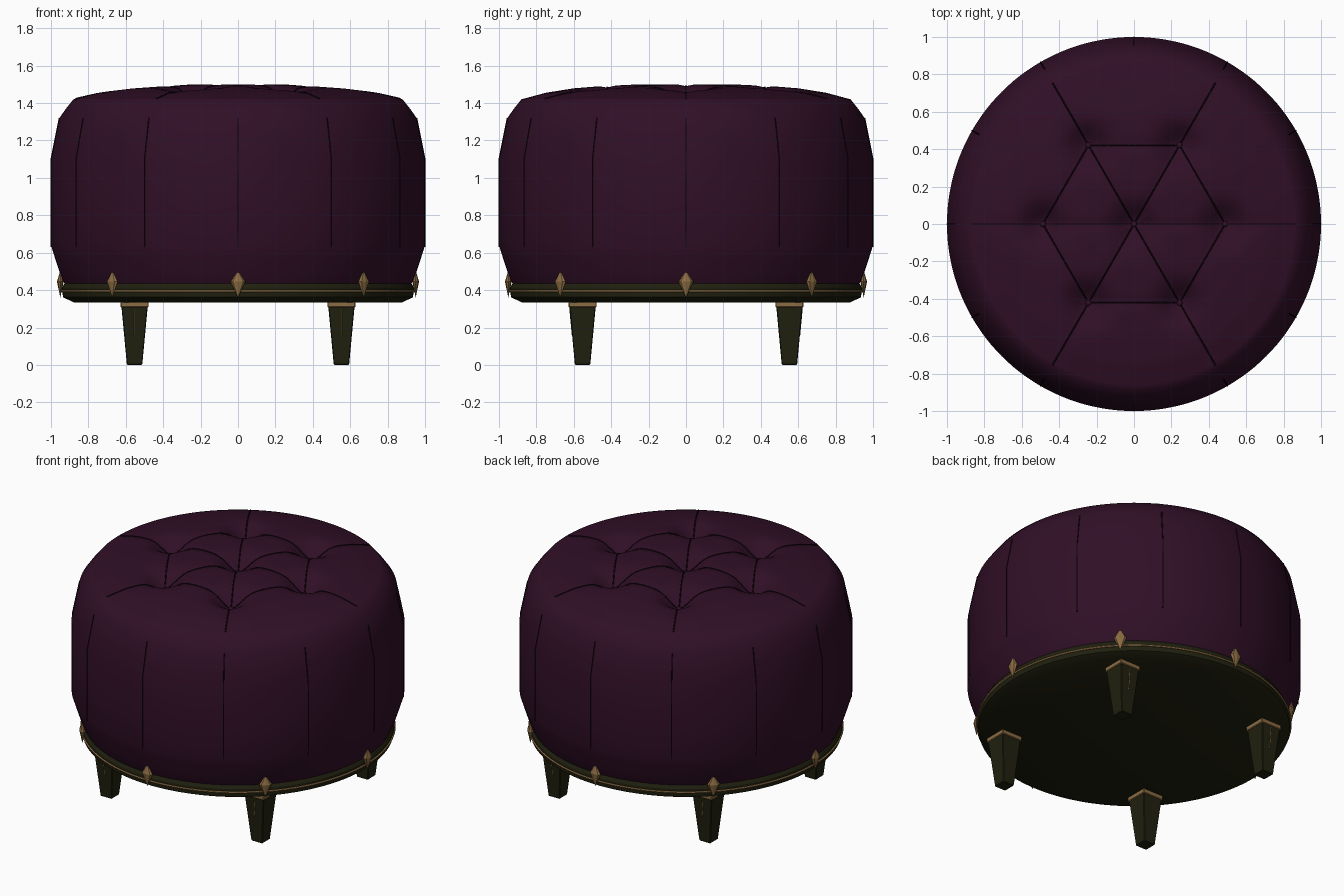
import bpy, bmesh, math
from mathutils import Vector, Matrix

if "Cube" in bpy.data.objects:
    bpy.data.objects.remove(bpy.data.objects["Cube"])


def material(name, rgb):
    m = bpy.data.materials.new(name)
    m.diffuse_color = (*rgb, 1)
    m.use_nodes = True
    m.node_tree.nodes["Principled BSDF"].inputs["Base Color"].default_value = m.diffuse_color
    return m


PLUM = material("plum velvet", (0.03, 0.0048, 0.02))
SEAM = material("dark plum thread", (0.006, 0.0015, 0.005))
WOOD = material("dark olive wood", (0.0145, 0.0145, 0.005))
GOLD = material("antique gold", (0.26, 0.15, 0.055))

# Tuft buttons: one in the middle, six around it
BUTTONS = [Vector((0, 0))] + [
    Vector((0.487 * math.cos(i * math.pi / 3), 0.487 * math.sin(i * math.pi / 3))) for i in range(6)]
OUTER = [b * (0.87 / 0.487) for b in BUTTONS[1:]]
CREASES = ([(BUTTONS[0], BUTTONS[i]) for i in range(1, 7)]
           + [(BUTTONS[i], BUTTONS[i % 6 + 1]) for i in range(1, 7)]
           + [(BUTTONS[i + 1], OUTER[i]) for i in range(6)])
CROWN = [(0, 1.503), (0.25, 1.5), (0.45, 1.491), (0.6, 1.479), (0.75, 1.455), (0.88, 1.42)]


def seg_dist(p, a, b):
    d = b - a
    t = max(0, min(1, (p - a).dot(d) / d.length_squared))
    return (p - a - d * t).length


def top_z(p):
    r = p.length
    z = CROWN[-1][1]
    for (r0, z0), (r1, z1) in zip(CROWN, CROWN[1:]):
        if r0 <= r <= r1:
            z = z0 + (z1 - z0) * (r - r0) / (r1 - r0)
            break
    z -= 0.085 * max(math.exp(-((p - b).length / 0.1) ** 2) for b in BUTTONS)
    crease = min(seg_dist(p, a, b) for a, b in CREASES)
    fade = max(0, min(1, (0.87 - r) / 0.2))
    return z - 0.008 * fade * math.exp(-(crease / 0.03) ** 2)


def finish(bm, name, mat, smooth=None):
    bmesh.ops.recalc_face_normals(bm, faces=bm.faces)
    me = bpy.data.meshes.new(name)
    bm.to_mesh(me)
    bm.free()
    me.materials.append(mat)
    ob = bpy.data.objects.new(name, me)
    bpy.context.collection.objects.link(ob)
    if smooth:
        bpy.ops.object.select_all(action='DESELECT')
        ob.select_set(True)
        bpy.context.view_layer.objects.active = ob
        bpy.ops.object.shade_smooth_by_angle(angle=math.radians(smooth))
    return ob


def lathe(name, profile, mat, smooth, n=144, height=None):
    """Revolve (r, z) points; both ends are closed by a centre point."""
    bm = bmesh.new()
    rings = []
    for r, z in profile:
        ring = []
        for i in range(1 if r == 0 else n):
            a = 2 * math.pi * i / n
            p = Vector((r * math.cos(a), r * math.sin(a)))
            ring.append(bm.verts.new((p.x, p.y, height(p) if z is None else z)))
        rings.append(ring)
    for lo, hi in zip(rings, rings[1:]):
        for i in range(n):
            j = (i + 1) % n
            if len(lo) == 1:
                bm.faces.new((lo[0], hi[j], hi[i]))
            elif len(hi) == 1:
                bm.faces.new((lo[i], lo[j], hi[0]))
            else:
                bm.faces.new((lo[i], lo[j], hi[j], hi[i]))
    return finish(bm, name, mat, smooth)


def cords(name, paths, radius, mat, cyclic=False):
    """Thin round cords along polylines, joined as one mesh."""
    cu = bpy.data.curves.new(name, 'CURVE')
    cu.dimensions = '3D'
    cu.bevel_depth = radius
    cu.bevel_resolution = 1
    cu.use_fill_caps = not cyclic
    for pts in paths:
        s = cu.splines.new('POLY')
        s.points.add(len(pts) - 1)
        for sp, p in zip(s.points, pts):
            sp.co = (*p, 1)
        s.use_cyclic_u = cyclic
    cu.materials.append(mat)
    ob = bpy.data.objects.new(name, cu)
    bpy.context.collection.objects.link(ob)
    bpy.ops.object.select_all(action='DESELECT')
    ob.select_set(True)
    bpy.context.view_layer.objects.active = ob
    bpy.ops.object.convert(target='MESH')


def frustum(name, centre, z0, h0, z1, h1, mat):
    """Square tapered block with slightly softened edges."""
    bm = bmesh.new()
    bmesh.ops.create_cube(bm, size=2)
    for v in bm.verts:
        h = h1 if v.co.z > 0 else h0
        v.co = (centre[0] + v.co.x * h, centre[1] + v.co.y * h, z1 if v.co.z > 0 else z0)
    bmesh.ops.bevel(bm, geom=bm.edges[:], offset=0.004, segments=1, affect='EDGES')
    finish(bm, name, mat)


# Upholstered cushion with tufted top
side = [(0, 0.43), (0.925, 0.43), (0.935, 0.45), (0.955, 0.5), (0.978, 0.57), (1.0, 0.64),
        (1.0, 0.87), (1.0, 1.1), (0.978, 1.21), (0.955, 1.32), (0.92, 1.37), (0.88, 1.42)]
crown = [(0.86 * (1 - i / 40), None) for i in range(40)] + [(0, None)]
lathe("cushion", side + crown, PLUM, 50, height=top_z)

# Stitched creases on the top
top_paths = []
for a, b in CREASES:
    pts = [a.lerp(b, i / 16) for i in range(17)]
    top_paths.append([(p.x, p.y, top_z(p) + 0.001) for p in pts])
cords("top_seams", top_paths, 0.004, SEAM)

# Vertical seams round the side
side_paths = []
for i in range(12):
    c, s = math.cos(i * math.pi / 6), math.sin(i * math.pi / 6)
    side_paths.append([(r * c, r * s, z) for r, z in ((0.955, 1.32), (0.999, 1.1), (0.999, 0.63))])
cords("side_seams", side_paths, 0.004, SEAM)

# Tuft buttons
for i, b in enumerate(BUTTONS):
    bm = bmesh.new()
    bmesh.ops.create_uvsphere(bm, u_segments=12, v_segments=8, radius=0.016)
    bmesh.ops.transform(bm, verts=bm.verts,
                        matrix=Matrix.Translation((b.x, b.y, top_z(b) + 0.006)) @ Matrix.Diagonal((1, 1, 0.6, 1)))
    finish(bm, f"button_{i}", PLUM, 60)

# Wooden plinth and gold trim ring
lathe("plinth", [(0, 0.335), (0.88, 0.335), (0.935, 0.362), (0.94, 0.39), (0.94, 0.415), (0.925, 0.44), (0, 0.44)],
      WOOD, 30)
ring = [(0.942 * math.cos(i * math.pi / 48), 0.942 * math.sin(i * math.pi / 48), 0.395) for i in range(96)]
cords("trim_ring", [ring], 0.006, GOLD, cyclic=True)

# Eight faceted diamond studs
for i in range(8):
    bm = bmesh.new()
    top, bottom = bm.verts.new((0, 0, 0.505)), bm.verts.new((0, 0, 0.36))
    waist = [bm.verts.new((0.018 * math.cos(k * math.pi / 4), 0.04 * math.sin(k * math.pi / 4), 0.445))
             for k in range(8)]
    for k in range(8):
        bm.faces.new((waist[k], waist[(k + 1) % 8], top))
        bm.faces.new((waist[(k + 1) % 8], waist[k], bottom))
    m = Matrix.Rotation(i * math.pi / 4, 4, 'Z') @ Matrix.Translation((0.95, 0, 0))
    bmesh.ops.transform(bm, matrix=m, verts=bm.verts)
    finish(bm, f"stud_{i}", GOLD)

# Tapered legs with gold collars and inlay lines
inlays = []
for sx in (-1, 1):
    for sy in (-1, 1):
        c = (0.553 * sx, 0.553 * sy)
        tag = ("front" if sy < 0 else "back") + ("_left" if sx < 0 else "_right")
        frustum(f"{tag}_leg", c, 0, 0.041, 0.32, 0.071, WOOD)
        frustum(f"{tag}_collar", c, 0.308, 0.075, 0.34, 0.075, GOLD)
        inlays.append([(c[0], c[1] + sy * (0.041 + 0.03 * z / 0.32), z) for z in (0.16, 0.30)])
cords("leg_inlays", inlays, 0.002, GOLD)
